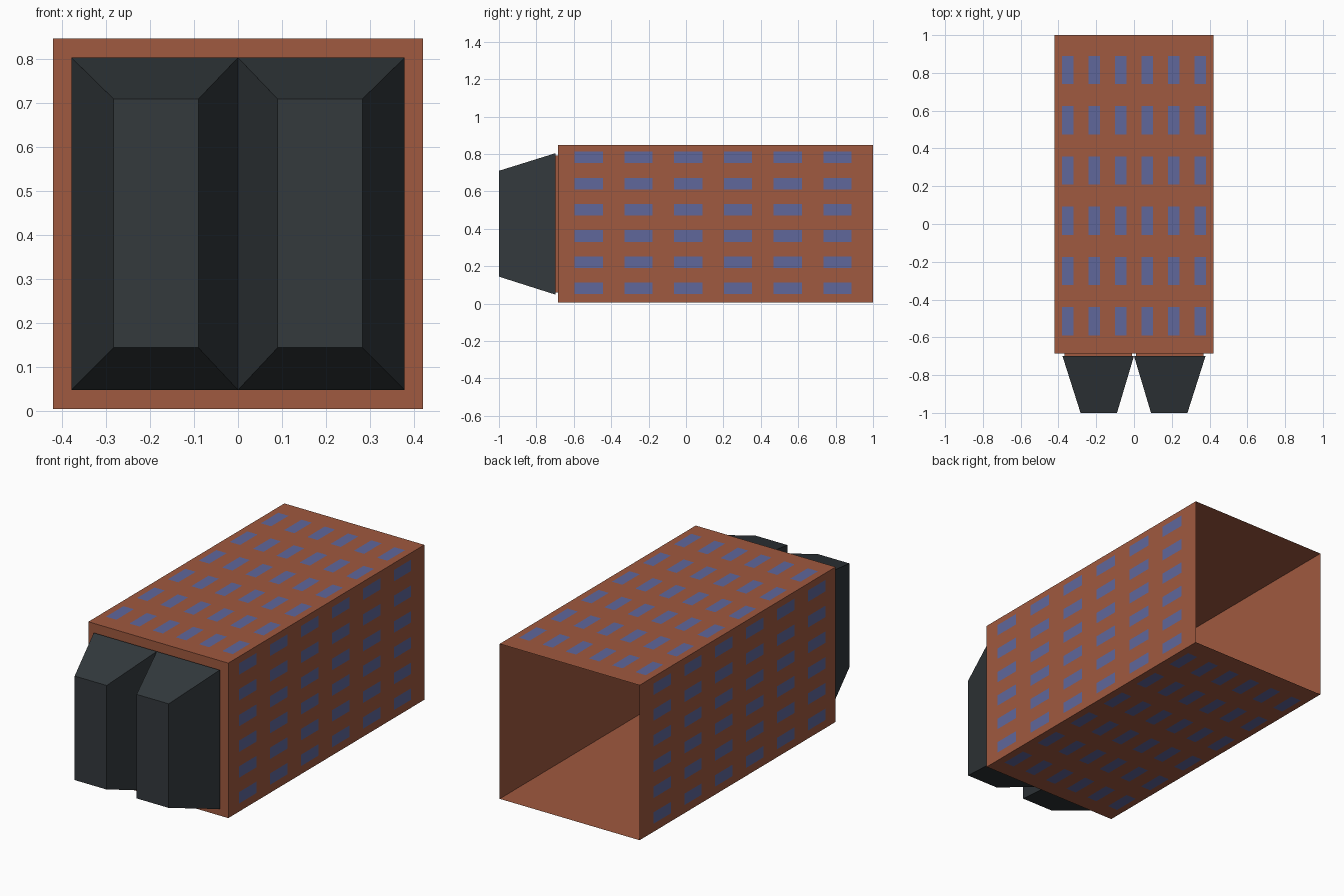
import bpy, bmesh
from mathutils import Vector

if "Cube" in bpy.data.objects:
    bpy.data.objects.remove(bpy.data.objects["Cube"])

W, Z0, Z1 = 0.421, 0.005, 0.848      # hull half width, bottom, top
Y0, Y1 = -0.685, 1.0                 # hull front, open back
ZC = (Z0 + Z1) / 2


def material(name, rgb):
    m = bpy.data.materials.new(name)
    m.diffuse_color = (*rgb, 1)
    m.use_nodes = True
    m.node_tree.nodes["Principled BSDF"].inputs["Base Color"].default_value = m.diffuse_color
    return m


RUST = material("rust", (0.35, 0.10, 0.05))
BLUE = material("blue", (0.115, 0.135, 0.33))
DARK = material("charcoal", (0.033, 0.041, 0.046))


def finish(bm, name, mat):
    me = bpy.data.meshes.new(name)
    bm.to_mesh(me)
    bm.free()
    me.materials.append(mat)
    ob = bpy.data.objects.new(name, me)
    bpy.context.collection.objects.link(ob)
    return ob


def ring(bm, x0, x1, z0, z1, y):
    return [bm.verts.new(c) for c in ((x0, y, z0), (x1, y, z0), (x1, y, z1), (x0, y, z1))]


def loft(name, mat, front, back, closed_back=True):
    """Four-sided block between two rectangles (x0, x1, z0, z1, y)."""
    bm = bmesh.new()
    a, b = ring(bm, *front), ring(bm, *back)
    bm.faces.new(a)
    for i in range(4):
        j = (i + 1) % 4
        bm.faces.new((a[j], a[i], b[i], b[j]))
    if closed_back:
        bm.faces.new(b[::-1])
    return finish(bm, name, mat)


# Container body, open at the back
loft("container", RUST, (-W, W, Z0, Z1, Y0), (-W, W, Z0, Z1, Y1), closed_back=False)

# Two tapered end pods, each on a thin mounting plate
for side, s in (("left", -1), ("right", 1)):
    def span(a, b):
        return sorted((s * a, s * b))
    loft(side + "_mount", RUST, (*span(0.01, 0.367), 0.06, 0.793, -0.70),
         (*span(0.01, 0.367), 0.06, 0.793, Y0))
    loft(side + "_pod", DARK, (*span(0.09, 0.283), 0.144, 0.71, -1.0),
         (*span(0.0, 0.379), 0.048, 0.804, -0.698))


def panels(name, origin, across, normal, y_mid):
    """6 x 6 grid of flat panels lying just off one wall."""
    bm = bmesh.new()
    across, normal, along = Vector(across), Vector(normal), Vector((0, 1, 0))
    for i in range(6):
        for j in range(6):
            c = Vector(origin) + normal * 0.002
            c += across * (i - 2.5) * 0.14 + along * (y_mid + (j - 2.5) * 0.266)
            f = bm.faces.new([bm.verts.new(c + across * u * 0.031 + along * v * 0.075)
                              for u, v in ((-1, -1), (1, -1), (1, 1), (-1, 1))])
            f.normal_update()
            if f.normal.dot(normal) < 0:
                f.normal_flip()
    finish(bm, name, BLUE)


# Blue panels on all four long walls
panels("top_panels", (0, 0, Z1), (1, 0, 0), (0, 0, 1), 0.15)
panels("bottom_panels", (0, 0, Z0), (1, 0, 0), (0, 0, -1), 0.15)
panels("right_panels", (W, 0, ZC + 0.005), (0, 0, 1), (1, 0, 0), 0.145)
panels("left_panels", (-W, 0, ZC + 0.005), (0, 0, 1), (-1, 0, 0), 0.145)
